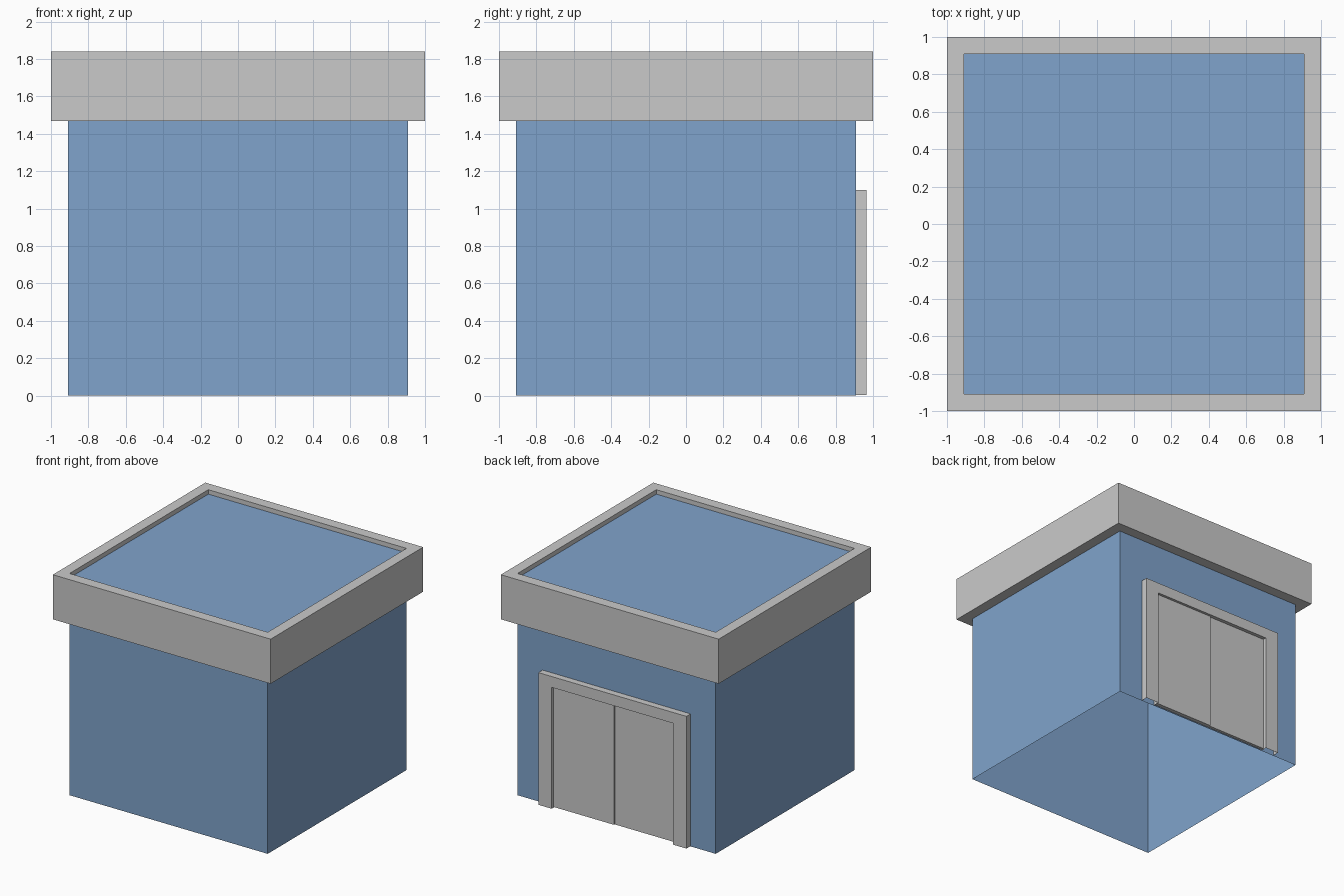
import bpy, bmesh

if "Cube" in bpy.data.objects:
    bpy.data.objects.remove(bpy.data.objects["Cube"])


def material(name, rgb):
    m = bpy.data.materials.new(name)
    m.diffuse_color = (*rgb, 1.0)
    m.use_nodes = True
    m.node_tree.nodes["Principled BSDF"].inputs["Base Color"].default_value = m.diffuse_color
    return m


BLUE = material("wall blue", (0.216, 0.371, 0.604))
GREY = material("trim grey", (0.59, 0.59, 0.59))


def finish(name, bm, mat):
    me = bpy.data.meshes.new(name)
    bm.to_mesh(me)
    bm.free()
    me.materials.append(mat)
    ob = bpy.data.objects.new(name, me)
    bpy.context.collection.objects.link(ob)
    return ob


def prism(name, outline, y0, y1, mat, open_bottom=True):
    """Extrude an x-z outline along y; drop the face on the wall and the floor faces."""
    bm = bmesh.new()
    face = bm.faces.new([bm.verts.new((x, y0, z)) for x, z in outline])
    ext = bmesh.ops.extrude_face_region(bm, geom=[face], use_keep_orig=True)
    moved = [g for g in ext["geom"] if isinstance(g, bmesh.types.BMVert)]
    bmesh.ops.translate(bm, verts=moved, vec=(0, y1 - y0, 0))
    bmesh.ops.recalc_face_normals(bm, faces=bm.faces[:])
    zmin = min(z for _, z in outline)
    drop = [f for f in bm.faces
            if all(abs(v.co.y - y0) < 1e-5 for v in f.verts)
            or (open_bottom and all(abs(v.co.z - zmin) < 1e-5 for v in f.verts))]
    bmesh.ops.delete(bm, geom=drop, context='FACES')
    return finish(name, bm, mat)


def square_loops(name, loops, mat, cap=False):
    """Bridge square rings given as (half width, height), from outside bottom inwards."""
    bm = bmesh.new()
    rings = [[bm.verts.new((sx * h, sy * h, z))
              for sx, sy in ((-1, -1), (1, -1), (1, 1), (-1, 1))] for h, z in loops]
    for a, b in zip(rings, rings[1:]):
        for i in range(4):
            j = (i + 1) % 4
            bm.faces.new((a[i], a[j], b[j], b[i]))
    if cap:
        bm.faces.new(rings[-1])
    return finish(name, bm, mat)


W, ROOF, TOP = 0.91, 1.803, 1.84

# Hollow building shell with flat roof, open underneath
square_loops("building_shell", [(W, 0), (W, ROOF)], BLUE, cap=True)

# Parapet: underside, outer wall, top, short inner wall down to the roof
square_loops("parapet", [(W, 1.47), (1, 1.47), (1, TOP), (W, TOP), (W, ROOF)], GREY)

# Door frame on the back wall
o, i, zt, zi, zb = 0.68, 0.557, 1.10, 1.01, 0.003
prism("door_frame", [(-o, zb), (-o, zt), (o, zt), (o, zb),
                     (i, zb), (i, zi), (-i, zi), (-i, zb)], W, 0.965, GREY)

# Two sliding door panels, one slightly in front of the other
for name, x0, x1, y in (("door_panel_back", -i, 0, 0.934), ("door_panel_front", 0, i, 0.943)):
    prism(name, [(x0, 0.01), (x0, zi), (x1, zi), (x1, 0.01)], W, y, GREY, open_bottom=False)
